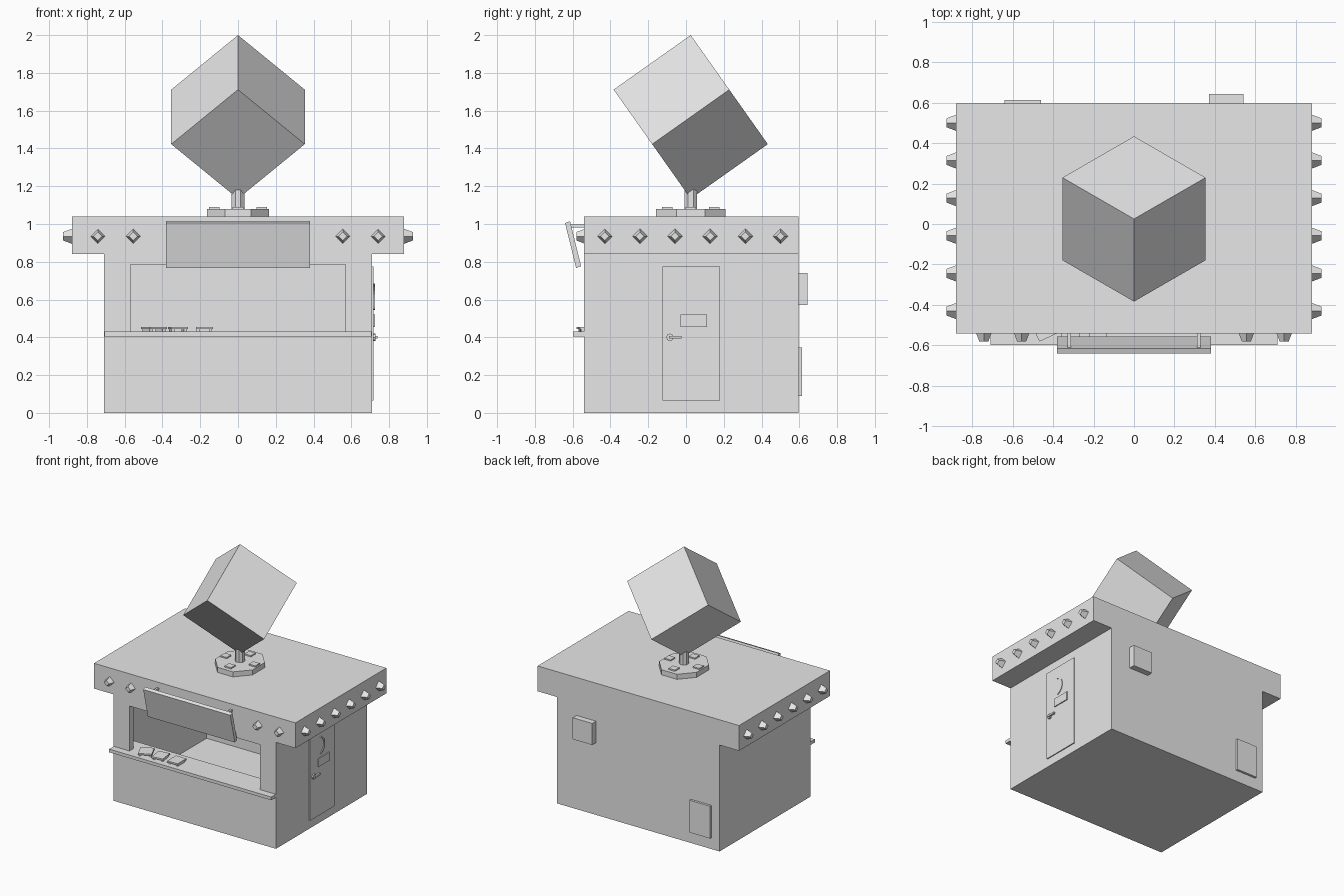
import bpy, bmesh, math
from mathutils import Matrix, Vector

old = bpy.data.objects.get("Cube")
if old:
    bpy.data.objects.remove(old)

grey = bpy.data.materials.new("plain_grey")
grey.use_nodes = True
grey.diffuse_color = (0.8, 0.8, 0.8, 1)
grey.node_tree.nodes["Principled BSDF"].inputs["Base Color"].default_value = (0.8, 0.8, 0.8, 1)


def finish(name, bm):
    bmesh.ops.recalc_face_normals(bm, faces=bm.faces[:])
    mesh = bpy.data.meshes.new(name)
    bm.to_mesh(mesh)
    bm.free()
    mesh.materials.append(grey)
    ob = bpy.data.objects.new(name, mesh)
    bpy.context.collection.objects.link(ob)
    return ob


def box(name, x, y, z, matrix=None):
    """Box from (min, max) ranges, optionally moved by a matrix."""
    bm = bmesh.new()
    bmesh.ops.create_cube(bm, size=1)
    for v in bm.verts:
        v.co = [r[0] + (c + 0.5) * (r[1] - r[0]) for c, r in zip(v.co, (x, y, z))]
    if matrix:
        bm.transform(matrix)
    return finish(name, bm)


def extrude(name, points, direction):
    """Extrude a flat outline along a direction."""
    bm = bmesh.new()
    face = bm.faces.new([bm.verts.new(p) for p in points])
    moved = bmesh.ops.extrude_face_region(bm, geom=[face])["geom"]
    bmesh.ops.translate(bm, vec=direction,
                        verts=[g for g in moved if isinstance(g, bmesh.types.BMVert)])
    return finish(name, bm)


def cone(name, sides, r1, r2, depth, matrix):
    bm = bmesh.new()
    bmesh.ops.create_cone(bm, cap_ends=True, segments=sides, radius1=r1, radius2=r2,
                          depth=depth, matrix=matrix)
    return finish(name, bm)


def cut(ob, cutter):
    mod = ob.modifiers.new("cut", "BOOLEAN")
    mod.operation, mod.solver, mod.object = "DIFFERENCE", "EXACT", cutter
    bpy.context.view_layer.objects.active = ob
    bpy.ops.object.modifier_apply(modifier=mod.name)
    bpy.data.objects.remove(cutter)


# Kiosk body with overhanging roof, hollowed out and opened at the front
half = [(0.71, 0), (0.71, 0.84), (0.88, 0.84), (0.88, 1.04)]
outline = half + [(-x, z) for x, z in reversed(half)]
body = extrude("kiosk_body", [(x, -0.54, z) for x, z in outline], (0, 1.135, 0))
cut(body, box("room_cutter", (-0.66, 0.66), (-0.49, 0.55), (0.09, 0.84)))
cut(body, box("window_cutter", (-0.57, 0.57), (-0.6, -0.45), (0.42, 0.785)))

# Serving counter
box("counter", (-0.708, 0.708), (-0.597, -0.38), (0.405, 0.43))

# Serving trays on the counter
for x, width, turn in ((-0.445, 0.1, 25), (-0.318, 0.09, 8), (-0.178, 0.09, 0)):
    place = Matrix.Translation((x, -0.51, 0.43)) @ Matrix.Rotation(math.radians(turn), 4, "Z")
    w = width / 2
    box("tray_plate", (-w, w), (-0.055, 0.055), (0.013, 0.025), place)
    for side in (-1, 1):
        cx = side * (w - 0.012)
        box("tray_foot", (cx - 0.008, cx + 0.008), (-0.045, 0.045), (0, 0.013), place)

# Raised awning and its struts
extrude("awning", [(-0.38, -0.64, 1.005), (-0.38, -0.614, 1.015),
                   (-0.38, -0.555, 0.777), (-0.38, -0.582, 0.768)], (0.76, 0, 0))
for x in (-0.32, 0.32):
    box("awning_strut", (x - 0.008, x + 0.008), (-0.62, -0.53), (0.982, 0.997))


# Tapered four-sided studs around the roof edge
def stud(position, outward):
    turn = Vector(outward).to_track_quat("Z", "Y").to_matrix().to_4x4()
    cone("roof_stud", 4, 0.04, 0.022, 0.047,
         Matrix.Translation(position) @ turn @ Matrix.Translation((0, 0, 0.0225)))


for side in (-1, 1):
    for x in (0.555, 0.742):
        stud((side * x, -0.535, 0.935), (0, -1, 0))
    for i in range(6):
        stud((side * 0.88, -0.43 + i * 0.186, 0.935), (side, 0, 0))

# Side door, sign, crescent ornament and handle
box("door", (0.70, 0.718), (-0.125, 0.18), (0.065, 0.775))
box("door_sign", (0.715, 0.726), (-0.03, 0.11), (0.455, 0.52))
arc = [math.radians(a) for a in range(-70, 71, 20)]
outer = [(0.715, -0.02 + 0.075 * math.cos(a), 0.615 + 0.075 * math.sin(a)) for a in arc]
inner = [(0.715, -0.03 + 0.075 * math.cos(a), 0.615 + 0.068 * math.sin(a)) for a in reversed(arc)]
extrude("door_crescent", outer + inner, (0.009, 0, 0))
cone("handle_rose", 8, 0.02, 0.02, 0.014,
     Matrix.Translation((0.722, -0.085, 0.4)) @ Matrix.Rotation(math.pi / 2, 4, "Y"))
box("handle_lever", (0.724, 0.738), (-0.09, -0.025), (0.393, 0.407))

# Boxes on the back wall
box("upper_back_box", (0.37, 0.54), (0.585, 0.642), (0.57, 0.74))
box("lower_back_panel", (-0.64, -0.46), (0.585, 0.613), (0.09, 0.345))

# Octagonal mount with four bolts and a post
centre = Matrix.Translation((0, 0.025, 0))
eighth = Matrix.Rotation(math.pi / 8, 4, "Z")
cone("mount_plate", 8, 0.19, 0.19, 0.04, centre @ Matrix.Translation((0, 0, 1.06))
     @ Matrix.Diagonal((0.93, 1.05, 1, 1)) @ eighth)
for i in range(4):
    box("mount_bolt", (0.097, 0.153), (-0.028, 0.028), (1.075, 1.09),
        centre @ Matrix.Rotation(i * math.pi / 2, 4, "Z"))
cone("mount_post", 8, 0.036, 0.036, 0.13, centre @ Matrix.Translation((0, 0, 1.14)) @ eighth)

# Large cube balanced on one corner, one upper edge pointing forward
size = 0.5
axes = []
for k in range(3):
    a = math.radians(90 + 120 * k)
    r = math.sqrt(2 / 3)
    axes.append(Vector((r * math.cos(a), r * math.sin(a), math.sqrt(1 / 3))))
tilt = Matrix(axes).transposed().to_4x4()
h = size / 2
box("balanced_cube", (-h, h), (-h, h), (-h, h),
    Matrix.Translation((0, 0.025, 2 - h * math.sqrt(3))) @ tilt)
